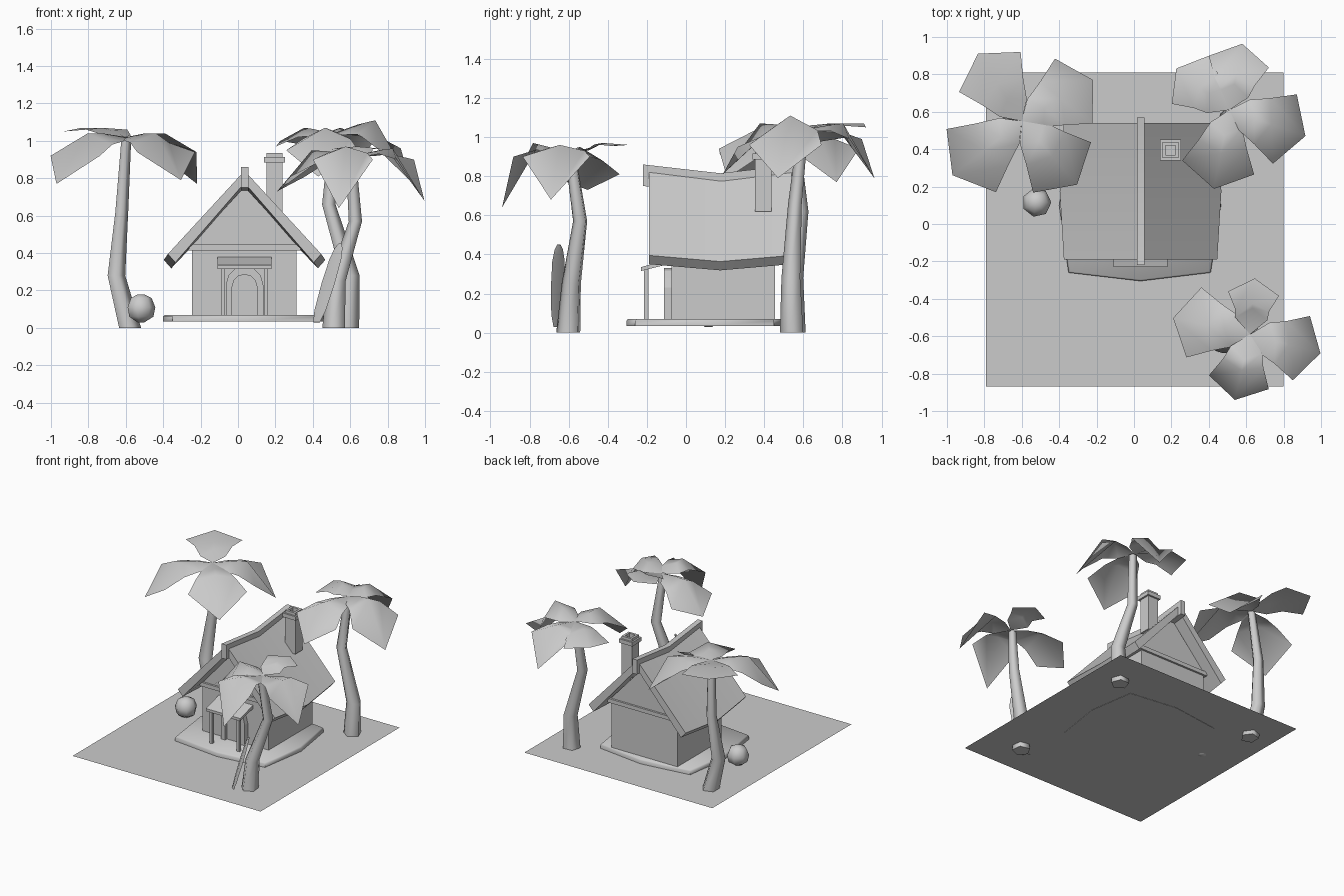
import bpy, bmesh, math
from mathutils import Vector, Matrix

if "Cube" in bpy.data.objects:
    bpy.data.objects.remove(bpy.data.objects["Cube"])

CX = 0.035          # house centre line
MID_Y = 0.175       # middle of the roof


def mesh(name, verts, faces, smooth=None, solid=True):
    me = bpy.data.meshes.new(name)
    bm = bmesh.new()
    vs = [bm.verts.new(v) for v in verts]
    for f in faces:
        bm.faces.new([vs[i] for i in f])
    if solid:
        bmesh.ops.recalc_face_normals(bm, faces=bm.faces)
    bm.to_mesh(me)
    bm.free()
    ob = bpy.data.objects.new(name, me)
    bpy.context.collection.objects.link(ob)
    if smooth:
        bpy.ops.object.select_all(action='DESELECT')
        ob.select_set(True)
        bpy.context.view_layer.objects.active = ob
        bpy.ops.object.shade_smooth_by_angle(angle=math.radians(smooth))
    return ob


def loft(name, rings, smooth=None):
    """Join equal rings of points and cap both ends."""
    n, m = len(rings[0]), len(rings)
    verts = [p for r in rings for p in r]
    faces = []
    for k in range(m - 1):
        a, b = k * n, (k + 1) * n
        faces += [(a + i, a + (i + 1) % n, b + (i + 1) % n, b + i) for i in range(n)]
    faces += [tuple(range(n)), tuple(range((m - 1) * n, m * n))]
    return mesh(name, verts, faces, smooth)


def rect(x0, x1, y0, y1, z):
    return [(x0, y0, z), (x1, y0, z), (x1, y1, z), (x0, y1, z)]


def box(name, x0, x1, y0, y1, z0, z1):
    return loft(name, [rect(x0, x1, y0, y1, z0), rect(x0, x1, y0, y1, z1)])


# ground sheet
mesh("ground_sheet", rect(-0.79, 0.80, -0.87, 0.81, 0.035), [(0, 1, 2, 3)], solid=False)

# bulged stone base
plan = [(-.385, -.26), (0, -.305), (.375, -.26), (.43, .1), (.375, .45), (0, .50), (-.385, .45), (-.435, .1)]
loft("house_base", [[(CX + x * s, 0.1 + (y - 0.1) * s, z) for x, y in plan]
                    for s, z in ((1, .033), (1, .06), (.98, .07))], smooth=60)

# walls, eave beam and gables
box("walls", -.246, .312, -.075, .455, .05, .43)
box("eave_beam", -.265, .335, -.09, .47, .415, .445)
loft("gables", [[(CX - .295, y, .43), (CX + .295, y, .43), (CX, y, .755)] for y in (-.075, .455)])

# sagging roof halves
for side, label in ((-1, "left"), (1, "right")):
    rings = []
    for y, sag, out in ((-.19, 0, 0), (MID_Y, .045, .022), (.54, 0, 0)):
        prof = [(0, .84), (.41 + out, .395 + sag * .3), (.37 + out, .35 + sag * .3), (0, .775)]
        rings.append([(CX + side * x, y, z - sag) for x, z in prof])
    loft("roof_" + label, rings, smooth=40)
loft("ridge_beam", [[(CX - .02, y, z - .11), (CX + .02, y, z - .11), (CX + .02, y, z), (CX - .02, y, z)]
                    for y, z in ((-.22, .86), (MID_Y, .815), (.57, .86))], smooth=40)

# hollow chimney with stepped cap
chim = [(.043, .62), (.043, .885), (.056, .885), (.056, .915), (.043, .915),
        (.043, .935), (.026, .935), (.026, .87)]
loft("chimney", [rect(.195 - r, .195 + r, .395 - r, .395 + r, z) for r, z in chim])

# porch roof and posts
loft("porch_roof", [[(x, -.23, .315), (x, -.23, .335), (x, -.07, .38), (x, -.07, .355)] for x in (-.11, .18)])
for x in (-.08, .15):
    box("porch_post", x - .011, x + .011, -.215, -.193, .06, .33)


# arched door and surround
def arch(half, spring, rise, y):
    pts = [(CX + half, y, .06)]
    pts += [(CX + half * math.cos(a), y, spring + rise * math.sin(a))
            for a in [math.pi * i / 6 for i in range(7)]]
    return pts + [(CX - half, y, .06)]


loft("door", [arch(.066, .22, .066, y) for y in (-.09, -.06)])
inner = [arch(.066, .22, .066, y) for y in (-.112, -.06)]
outer = [arch(.1, .23, .1, y) for y in (-.112, -.06)]
loft("door_surround", [[outer[0][i], inner[0][i], inner[1][i], outer[1][i]] for i in range(9)])

# round stone
rings = [[(-.52 + r * math.cos(i * math.tau / 7), .115 + r * math.sin(i * math.tau / 7), z) for i in range(7)]
         for r, z in ((.02, .03), (.068, .06), (.078, .11), (.058, .16), (.02, .178))]
loft("ball", rings, smooth=75)


# palms: bent trunk plus four folded leaves
def leaf(name, centre, ang, length, z_mid, z_side, z_tip):
    a = math.radians(ang)

    def p(r, deg, dz):
        t = a + math.radians(deg)
        return centre + Vector((r * math.cos(t), r * math.sin(t), dz))

    s, edge = length, (z_mid + z_side) * .5
    verts = [p(0, 0, .01), p(.12, 46, edge * .4), p(.12, -46, edge * .4), p(.14, 0, z_mid * .6 + .01),
             p(s * .53, 35, edge), p(s * .55, 0, z_mid), p(s * .53, -35, edge),
             p(s * .86, 32, z_side), p(s, 0, z_tip), p(s * .86, -32, z_side)]
    faces = [(0, 3, 1), (0, 2, 3), (1, 3, 5, 4), (3, 2, 6, 5), (4, 5, 8, 7), (5, 6, 9, 8)]
    mesh(name, verts, faces, smooth=75, solid=False)


def palm(label, path, turn, crown, leaves):
    radii = (.065, .052, .038, .029)
    rings = [[(x + r * math.cos(turn + i * math.tau / 5), y + r * math.sin(turn + i * math.tau / 5), z)
              for i in range(5)] for (x, y, z), r in zip(path, radii)]
    loft("palm_trunk_" + label, rings, smooth=75)
    for args in leaves:
        leaf("palm_leaf_" + label, Vector(crown), *args)


# leaf values: heading, length, then heights of the middle, sides and tip
palm("back_left", [(-.583, .55, 0), (-.655, .55, .28), (-.625, .59, .62), (-.60, .55, 1.01)], 0, (-.60, .55, 1.01),
     [(123, .43, .06, .04, .06), (30, .44, .03, -.07, -.24),
      (-49, .45, .03, -.07, -.22), (-142, .47, .03, -.09, -.24)])
palm("back_right", [(.585, .545, 0), (.60, .54, .28), (.485, .56, .66), (.515, .60, 1.03)], 1, (.51, .61, 1.03),
     [(142, .36, .04, -.06, -.03), (79, .36, .04, -.04, -.24),
      (-19, .43, .08, -.07, -.24), (-101, .43, .04, -.08, -.22)])
palm("front_right", [(.515, -.60, 0), (.53, -.585, .25), (.63, -.54, .57), (.605, -.59, .91)], 2, (.62, -.59, .91),
     [(85, .30, .06, .045, .05), (-15, .39, .05, -.01, -.23),
      (-103, .36, .06, -.01, -.27), (168, .42, .04, -.10, -.18)])

# thin board leaning on the front palm
low, top = Vector((.42, -.66, .03)), Vector((.545, -.65, .45))
across, face = Vector((1, -1, 0)).normalized(), Vector((1, 1, -.3)).normalized()
rings = []
for t, w in ((0, .025), (.15, .043), (.5, .05), (.8, .045), (.94, .03), (1, .012)):
    c = low.lerp(top, t)
    rings.append([c + across * w, c + face * .007, c - across * w, c - face * .007])
loft("board", rings, smooth=40)
